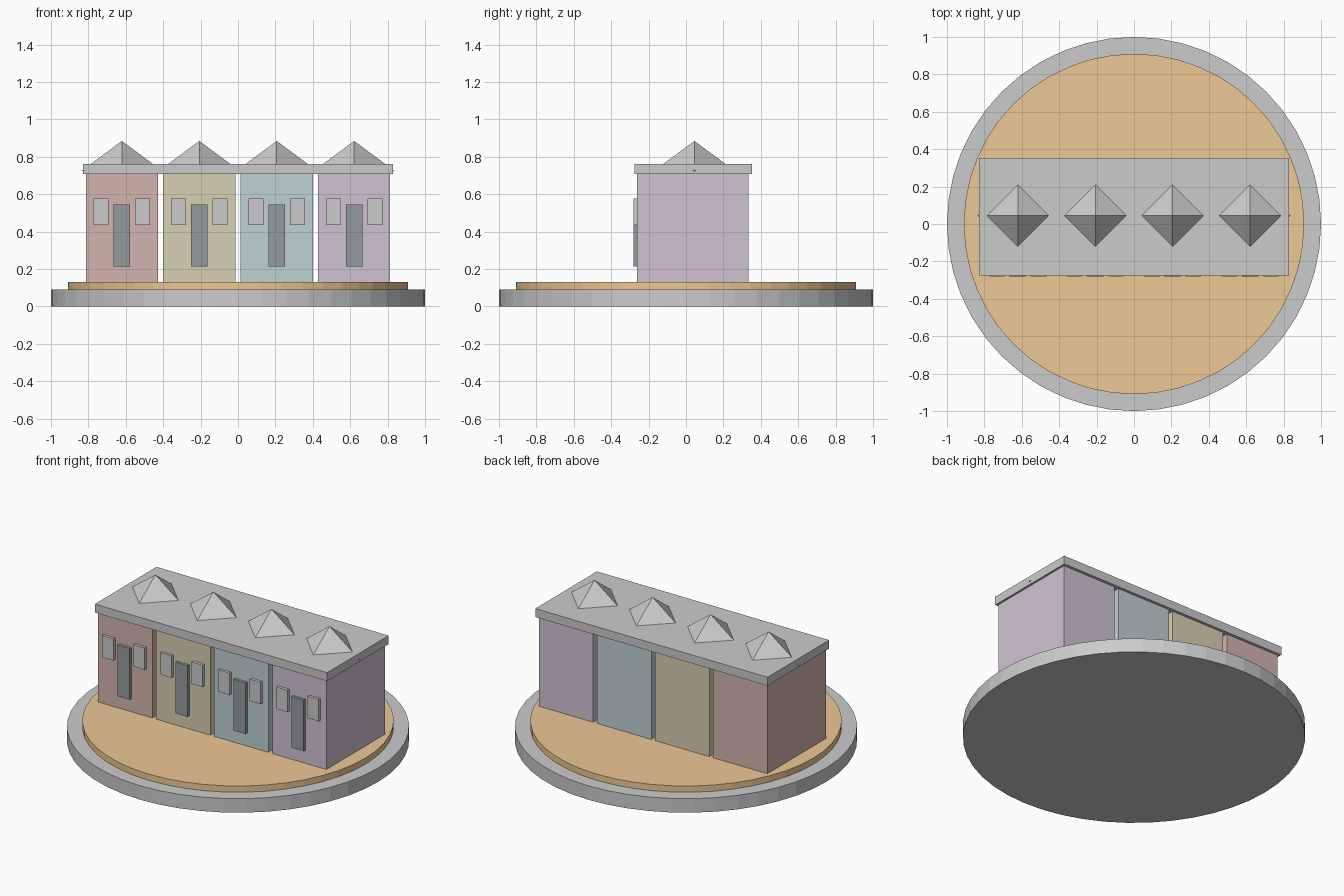
import bpy
import math

if "Cube" in bpy.data.objects:
    bpy.data.objects.remove(bpy.data.objects["Cube"])


def material(name, rgb):
    m = bpy.data.materials.new(name)
    m.diffuse_color = (*rgb, 1)
    m.use_nodes = True
    m.node_tree.nodes["Principled BSDF"].inputs["Base Color"].default_value = m.diffuse_color
    return m


def finish(name, mat):
    ob = bpy.context.object
    ob.name = name
    if mat:
        ob.data.materials.append(mat)
    return ob


def box(name, x, y, z, mat=None):
    """Box from (min, max) ranges on each axis."""
    bpy.ops.mesh.primitive_cube_add(size=1, location=[sum(r) / 2 for r in (x, y, z)])
    bpy.context.object.scale = [r[1] - r[0] for r in (x, y, z)]
    bpy.ops.object.transform_apply(location=False, rotation=False, scale=True)
    return finish(name, mat)


def disc(name, radius, z0, z1, mat=None):
    bpy.ops.mesh.primitive_cylinder_add(vertices=48, radius=radius, depth=z1 - z0,
                                        location=(0, 0, (z0 + z1) / 2))
    return finish(name, mat)


sand = material("sand", (0.85, 0.58, 0.30))
dark = material("door_dark", (0.30, 0.33, 0.34))
walls = [material("wall_red", (0.66, 0.46, 0.42)),
         material("wall_yellow", (0.69, 0.63, 0.45)),
         material("wall_teal", (0.52, 0.64, 0.65)),
         material("wall_purple", (0.63, 0.55, 0.65))]

# Round plinth and ground
disc("plinth", 1.0, 0, 0.09)
disc("ground", 0.91, 0.09, 0.13, sand)

# Row of four houses
for i, wall in enumerate(walls):
    cx = (i - 1.5) * 0.414
    n = i + 1
    box(f"house_{n}", (cx - 0.193, cx + 0.193), (-0.262, 0.334), (0.13, 0.71), wall)
    box(f"door_{n}", (cx - 0.044, cx + 0.044), (-0.28, -0.25), (0.215, 0.545), dark)
    for side, s in (("left", -1), ("right", 1)):
        wx = cx + s * 0.111
        box(f"window_{side}_{n}", (wx - 0.04, wx + 0.04), (-0.28, -0.25), (0.436, 0.577))
    # Pyramid roof light, its base sunk into the slab
    bpy.ops.mesh.primitive_cone_add(vertices=4, radius1=0.216, radius2=0, depth=0.16,
                                    location=(cx, 0.045, 0.805))
    finish(f"roof_pyramid_{n}", None)

# Shared flat roof slab
box("roof_slab", (-0.828, 0.828), (-0.275, 0.352), (0.708, 0.763))
